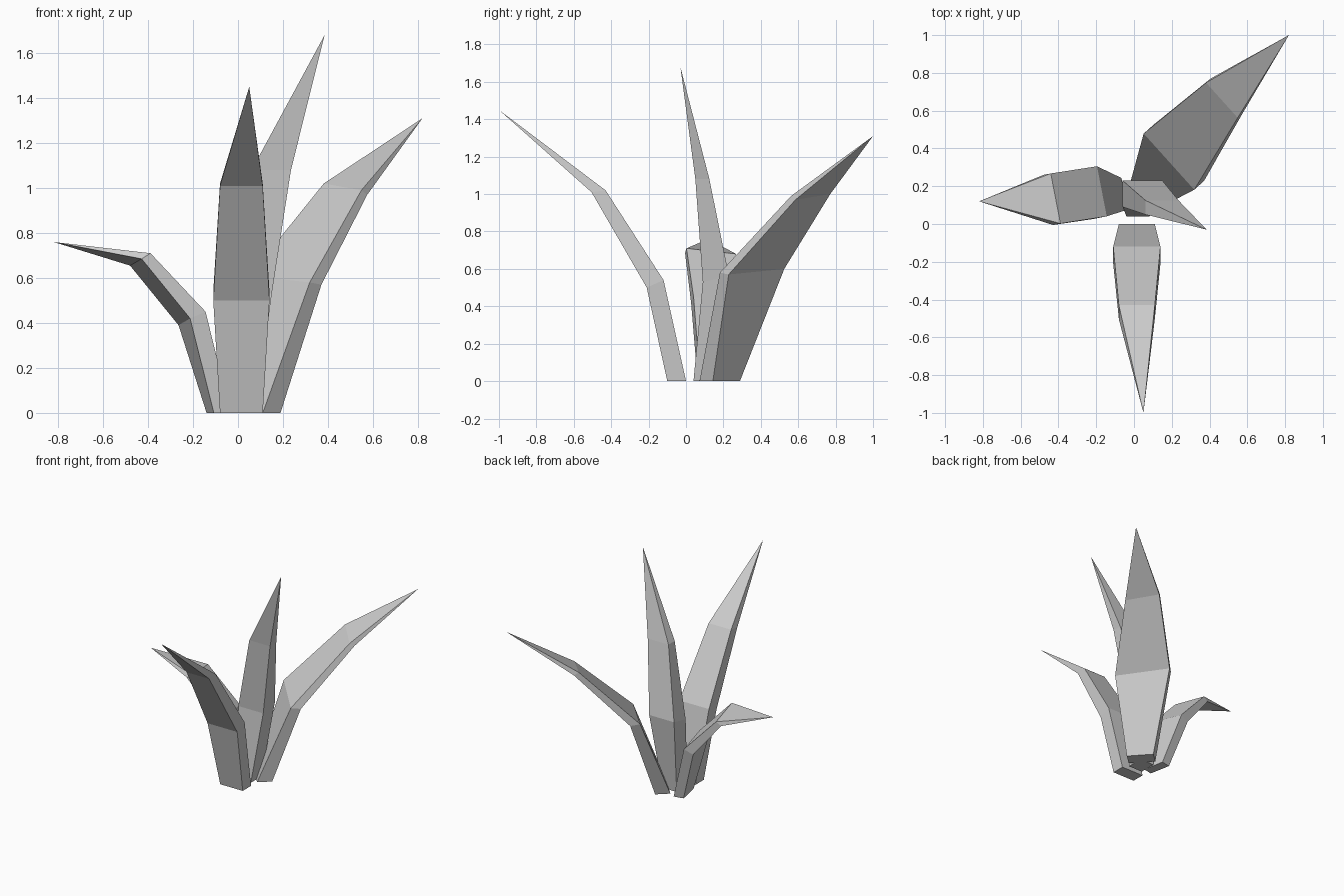
import bpy, bmesh
from math import radians, cos, sin
from mathutils import Vector

cube = bpy.data.objects.get("Cube")
if cube:
    bpy.data.objects.remove(cube)

grey = bpy.data.materials.new("leaf_grey")
grey.use_nodes = True
colour = (0.6, 0.6, 0.6, 1)
grey.diffuse_color = colour
grey.node_tree.nodes["Principled BSDF"].inputs["Base Color"].default_value = colour


def leaf(name, yaw, tilt, rings, tip):
    """Loft a pointed blade through rings: inner centre, width, thickness, outer drop."""
    out = Vector((cos(radians(yaw)), sin(radians(yaw)), 0))
    side = Vector((-out.y, out.x, 0))
    bm = bmesh.new()
    loops = []
    for i, (centre, width, thick, drop) in enumerate(rings):
        roll = Vector((0, 0, tilt if i else 0))
        half = (side * width + roll) / 2
        inner = Vector(centre)
        outer = inner + out * thick - Vector((0, 0, drop))
        loops.append([bm.verts.new(p) for p in
                      (inner - half, inner + half, outer + half, outer - half)])
    bm.faces.new(loops[0])
    for low, high in zip(loops, loops[1:]):
        for a in range(4):
            b = (a + 1) % 4
            bm.faces.new((low[a], low[b], high[b], high[a]))
    point = bm.verts.new(tip)
    for a in range(4):
        bm.faces.new((loops[-1][a], loops[-1][(a + 1) % 4], point))
    bmesh.ops.recalc_face_normals(bm, faces=bm.faces)
    mesh = bpy.data.meshes.new(name)
    bm.to_mesh(mesh)
    bm.free()
    mesh.materials.append(grey)
    bpy.context.collection.objects.link(bpy.data.objects.new(name, mesh))


# Leaf arching to the front
leaf("front_leaf", -90, 0, [
    ((0.015, 0, 0), 0.19, 0.10, 0),
    ((0.015, -0.12, 0.54), 0.25, 0.09, 0.04),
    ((0.015, -0.43, 1.02), 0.19, 0.075, 0.01)], (0.05, -1, 1.45))

# Broad leaf arching to the back
leaf("back_leaf", 42, 0.03, [
    ((0.045, 0.145, 0), 0.195, 0.106, 0),
    ((0.185, 0.33, 0.595), 0.40, 0.07, 0.01),
    ((0.465, 0.655, 1.005), 0.25, 0.035, 0.02)], (0.82, 1, 1.31))

# Short drooping leaf on the right
leaf("right_leaf", 191, 0.03, [
    ((-0.05, 0.16, 0), 0.17, 0.075, 0),
    ((-0.17, 0.173, 0.435), 0.27, 0.07, 0.03),
    ((-0.415, 0.135, 0.695), 0.27, 0.04, 0.025)], (-0.82, 0.12, 0.76))

# Tall upright leaf in the middle
leaf("middle_leaf", 90, 0, [
    ((0.02, 0.04, 0), 0.12, 0.13, 0),
    ((0.045, 0.09, 0.53), 0.21, 0.14, -0.03),
    ((0.148, 0.05, 1.08), 0.175, 0.075, 0)], (0.385, -0.03, 1.68))
